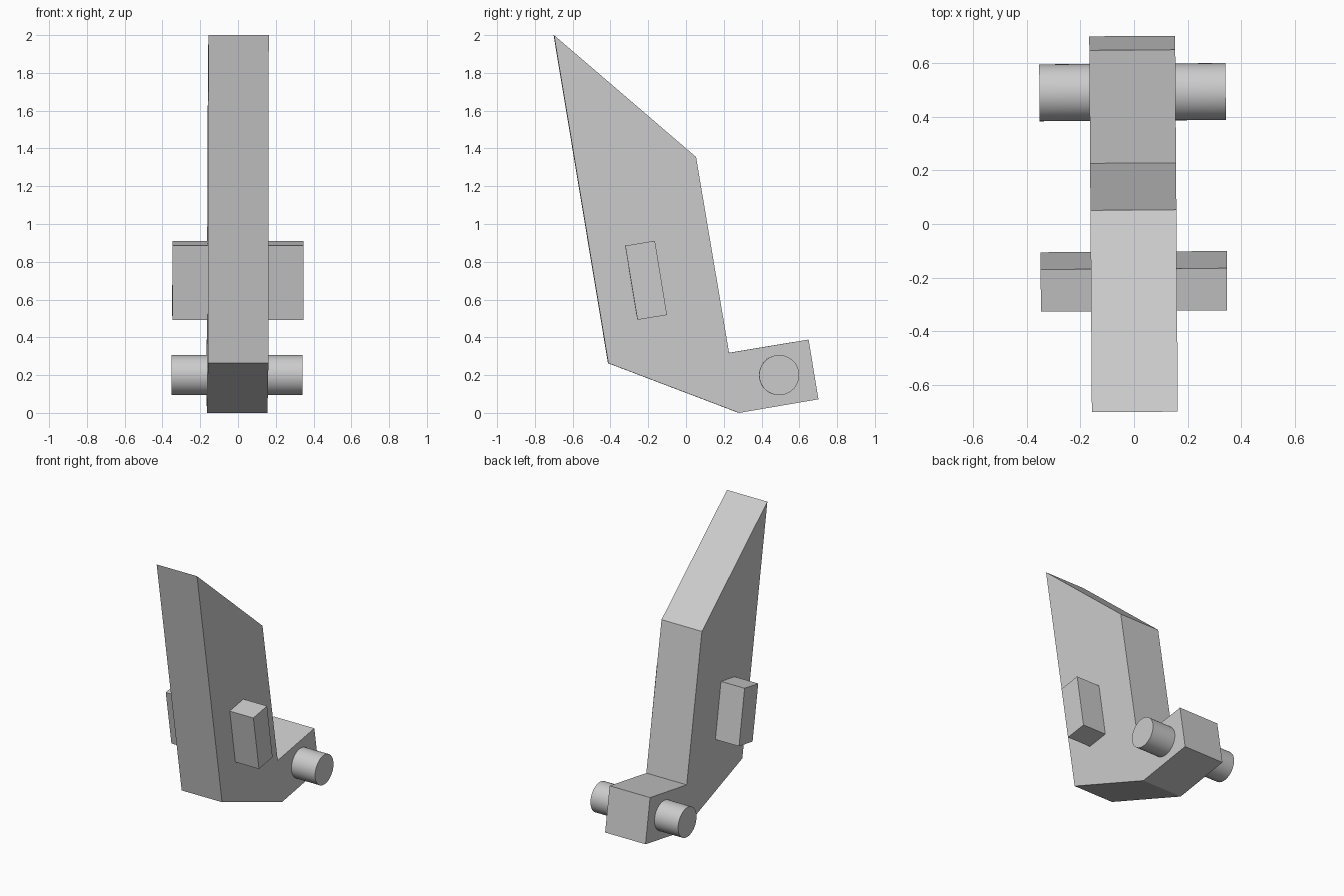
import bpy
import bmesh
import math
from mathutils import Matrix

cube = bpy.data.objects.get("Cube")
if cube:
    bpy.data.objects.remove(cube, do_unlink=True)

# The whole model is turned very slightly about the vertical axis
PLACE = Matrix.Translation((-0.002, 0, 0)) @ Matrix.Rotation(0.007, 4, "Z")

grey = bpy.data.materials.new("plain grey")
grey.use_nodes = True
colour = (0.6, 0.6, 0.6, 1)
grey.diffuse_color = colour
grey.node_tree.nodes["Principled BSDF"].inputs["Base Color"].default_value = colour


def extrude_profile(name, profile, half_width):
    """Extrude a (y, z) outline symmetrically along x."""
    bm = bmesh.new()
    face = bm.faces.new([bm.verts.new((-half_width, y, z)) for y, z in profile])
    result = bmesh.ops.extrude_face_region(bm, geom=[face])
    moved = [v for v in result["geom"] if isinstance(v, bmesh.types.BMVert)]
    bmesh.ops.translate(bm, verts=moved, vec=(2 * half_width, 0, 0))
    bmesh.ops.recalc_face_normals(bm, faces=bm.faces)
    mesh = bpy.data.meshes.new(name)
    bm.to_mesh(mesh)
    bm.free()
    mesh.materials.append(grey)
    obj = bpy.data.objects.new(name, mesh)
    bpy.context.collection.objects.link(obj)
    obj.matrix_world = PLACE
    return obj


# Tall slanted blade with a stubby foot
extrude_profile("blade_body", [
    (-0.70, 2.0), (0.052, 1.355), (0.227, 0.318), (0.648, 0.388),
    (0.70, 0.072), (0.28, 0.0), (-0.412, 0.263)], 0.16)

# Rectangular lug running through the blade
extrude_profile("cross_lug", [
    (-0.324, 0.885), (-0.167, 0.911), (-0.103, 0.518), (-0.259, 0.493)], 0.347)

# Round pivot pin running through the foot
bpy.ops.mesh.primitive_cylinder_add(vertices=48, radius=0.106, depth=0.694)
pin = bpy.context.object
pin.name = "pivot_pin"
pin.data.materials.append(grey)
pin.matrix_world = (PLACE @ Matrix.Translation((0, 0.491, 0.2))
                    @ Matrix.Rotation(math.pi / 2, 4, "Y"))
bpy.ops.object.shade_smooth_by_angle(angle=math.radians(30))
